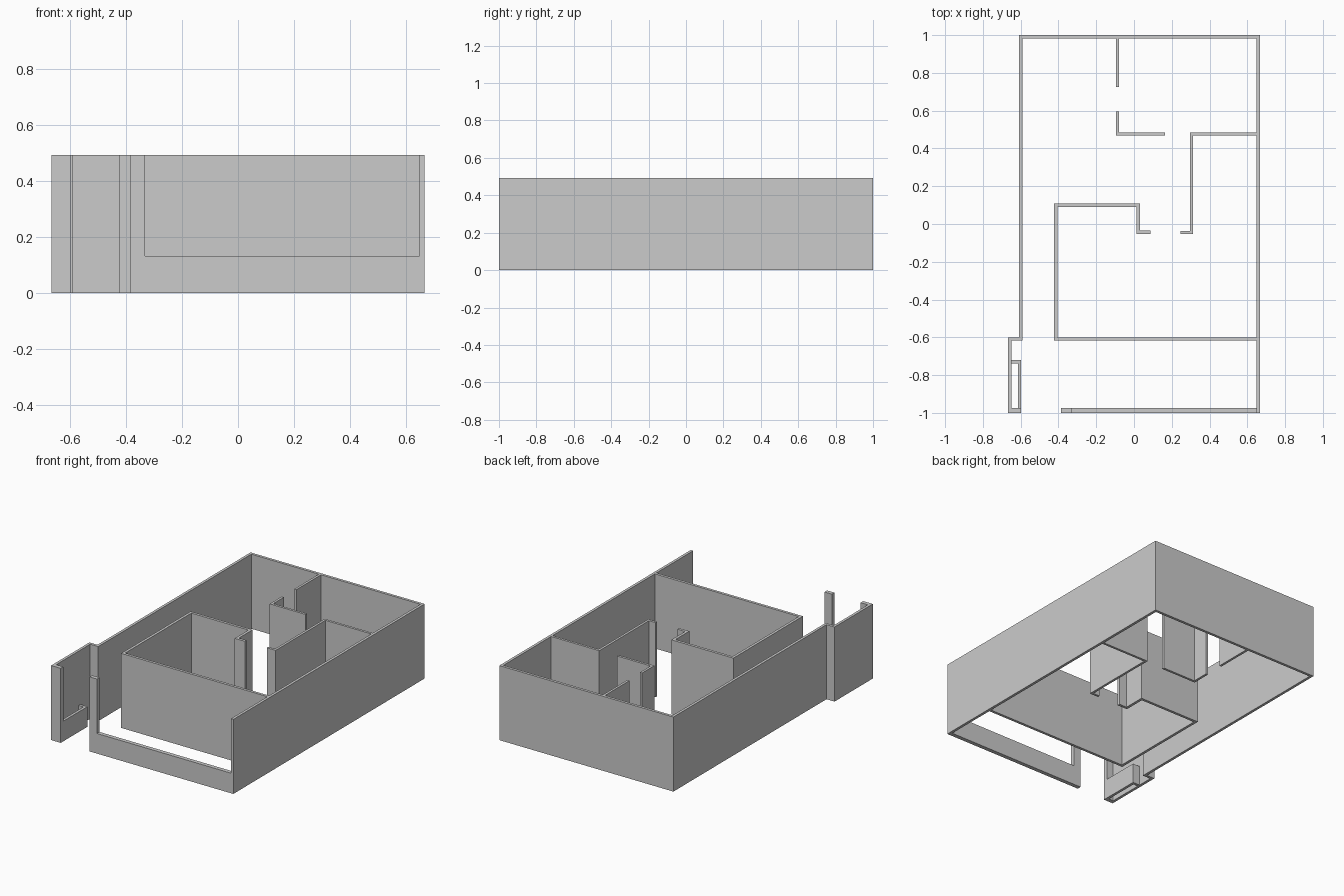
import bpy
import bmesh
from mathutils import Vector

if "Cube" in bpy.data.objects:
    bpy.data.objects.remove(bpy.data.objects["Cube"])

H = 0.493      # full wall height
SILL = 0.133   # low wall height
T = 0.018      # wall thickness


def prism(name, points, direction):
    """Extrude a closed planar outline into a solid object."""
    bm = bmesh.new()
    face = bm.faces.new([bm.verts.new(p) for p in points])
    ext = bmesh.ops.extrude_face_region(bm, geom=[face], use_keep_orig=True)
    verts = [g for g in ext["geom"] if isinstance(g, bmesh.types.BMVert)]
    bmesh.ops.translate(bm, verts=verts, vec=Vector(direction))
    bmesh.ops.recalc_face_normals(bm, faces=bm.faces)
    mesh = bpy.data.meshes.new(name)
    bm.to_mesh(mesh)
    bm.free()
    obj = bpy.data.objects.new(name, mesh)
    bpy.context.collection.objects.link(obj)
    return obj


def wall(name, path, height=H, thickness=T):
    """Run a wall with mitred corners along a plan centre line."""
    pts = [Vector(p) for p in path]
    dirs = [(b - a).normalized() for a, b in zip(pts, pts[1:])]
    normals = [Vector((-d.y, d.x)) for d in dirs]
    left, right = [], []
    for i, p in enumerate(pts):
        n0, n1 = normals[max(i - 1, 0)], normals[min(i, len(normals) - 1)]
        offset = (n0 + n1) / (1 + n0.dot(n1)) * thickness / 2
        left.append((*(p + offset), 0))
        right.append((*(p - offset), 0))
    return prism(name, left + right[::-1], (0, 0, height))


# Outer shell, with the jog at the front left
wall("outer_wall", [(0.657, -1), (0.657, 0.991), (-0.599, 0.991),
                    (-0.599, -0.609), (-0.658, -0.609), (-0.658, -1)])

# Main room with the left door jamb
wall("main_room_wall", [(0.648, -0.609), (-0.414, -0.609), (-0.414, 0.1),
                        (0.022, 0.1), (0.022, -0.044), (0.087, -0.044)])

# Right side room with the right door jamb
wall("side_room_wall", [(0.648, 0.476), (0.304, 0.476),
                        (0.304, -0.044), (0.247, -0.044)], thickness=0.016)

# Back room partition, split by a doorway
wall("back_partition", [(-0.088, 0.982), (-0.088, 0.725)], thickness=0.016)
wall("back_room_wall", [(-0.088, 0.595), (-0.088, 0.476), (0.165, 0.476)],
     thickness=0.016)

# Front balcony: low parapet and full-height end post in one profile
profile = [(-0.386, 0), (0.648, 0), (0.648, SILL), (-0.332, SILL),
           (-0.332, H), (-0.386, H)]
prism("front_parapet", [(x, -1, z) for x, z in profile], (0, 0.027, 0))

# Small nook at the front left: corner post and low L-shaped wall
wall("nook_post", [(-0.649, -0.9865), (-0.597, -0.9865)], thickness=0.027)
wall("nook_low_wall", [(-0.606, -0.973), (-0.606, -0.729), (-0.649, -0.729)],
     height=SILL)
